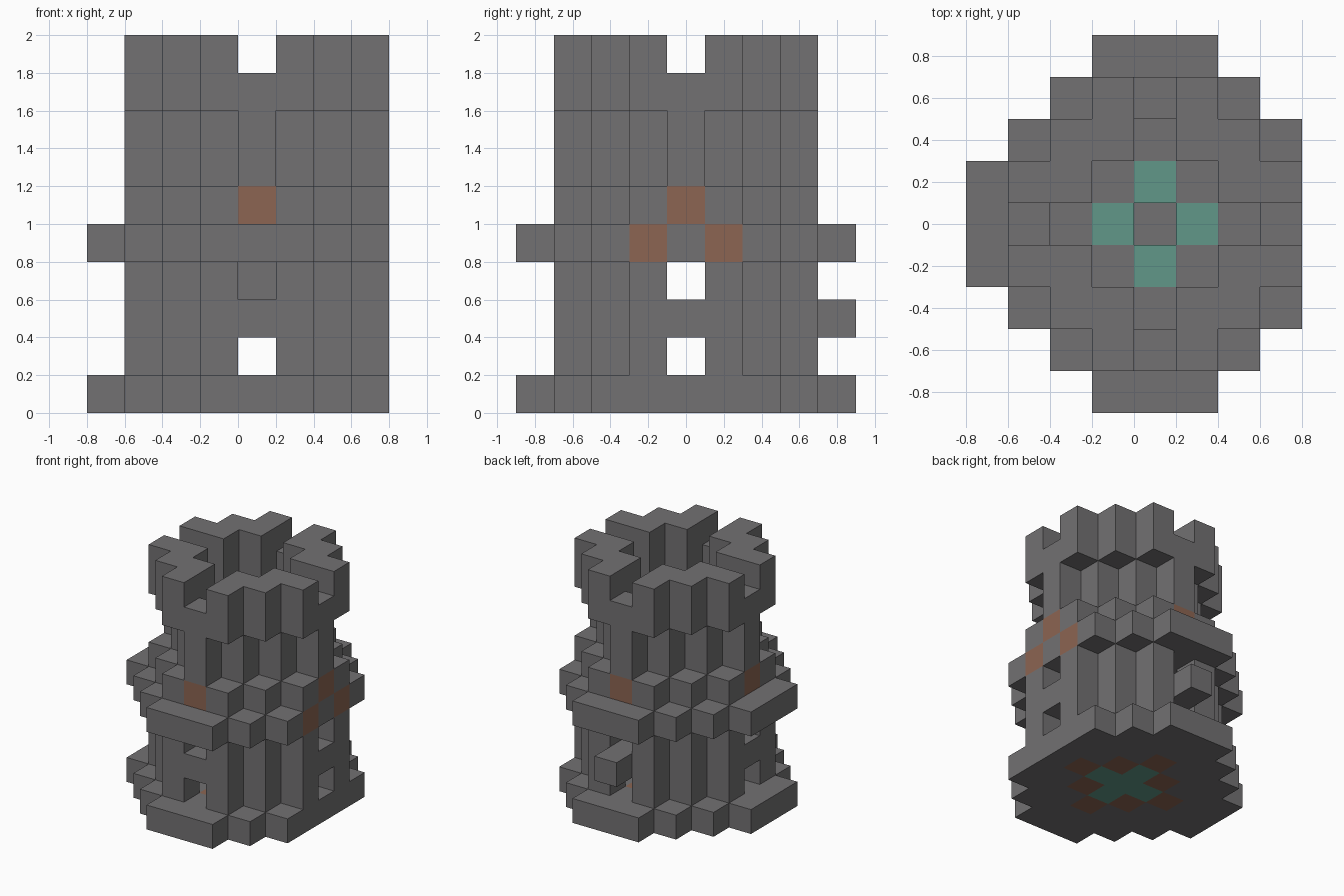
import bpy
import bmesh
from mathutils import Vector

cube = bpy.data.objects.get("Cube")
if cube:
    bpy.data.objects.remove(cube, do_unlink=True)

S = 0.2                     # block size
CENTRE = Vector((0.1, 0, 0.1))


def material(name, rgb):
    m = bpy.data.materials.new(name)
    m.use_nodes = True
    m.diffuse_color = (*rgb, 1)
    m.node_tree.nodes["Principled BSDF"].inputs["Base Color"].default_value = (*rgb, 1)
    return m


STONE, BRICK, TEAL = range(3)
MATERIALS = [material("stone_grey", (0.17, 0.165, 0.17)),
             material("brick_brown", (0.265, 0.13, 0.084)),
             material("floor_teal", (0.12, 0.31, 0.25))]

blocks = {}                 # (i, j, layer) -> (part, colour)


def fill(part, layers, inside, colour=lambda i, j, d: STONE):
    """Fill layers with blocks wherever the plan rule holds."""
    for k in layers:
        for i in range(-4, 4):
            for j in range(-4, 5):
                d = abs(i) + abs(j)
                if inside(i, j, d):
                    blocks[i, j, k] = (part, colour(i, j, d))


def wide(i, j, d):
    return d <= 5


def narrow(i, j, d):
    return d <= 4 and max(abs(i), abs(j)) <= 3


def pole(i, j):
    return abs(i) + abs(j) == 3 and i * j == 0


# Foundation with a patterned floor
fill("foundation", [0], wide,
     lambda i, j, d: TEAL if d <= 1 else BRICK if d == 2 else STONE)

# Lower wall: stepped ring with an opening on each side in two courses
fill("lower_wall", [1, 3], lambda i, j, d: narrow(i, j, d) and d == 4)
fill("lower_wall", [2], lambda i, j, d: narrow(i, j, d) and (d == 4 or pole(i, j)))

# Single block standing out of the back wall, and inner steps
blocks[0, 4, 2] = ("back_block", STONE)
blocks[0, 0, 2] = ("inner_steps", STONE)
blocks[0, 1, 3] = ("inner_steps", STONE)

# Collar with upper floor and central hatch
fill("collar", [4], lambda i, j, d: wide(i, j, d) and d > 0,
     lambda i, j, d: TEAL if d == 1 else
     BRICK if d == 4 and max(abs(i), abs(j)) < 4 else STONE)
fill("upper_collar", [5], lambda i, j, d: narrow(i, j, d) and d >= 3,
     lambda i, j, d: BRICK if d == 3 else STONE)

# Upper wall and overhanging battlements
fill("upper_wall", [6, 7], lambda i, j, d: d == 3)
fill("parapet", [8], lambda i, j, d: narrow(i, j, d) and d >= 3)
fill("battlements", [9],
     lambda i, j, d: narrow(i, j, d) and d >= 3 and not pole(i, j))

AXES = [Vector((1, 0, 0)), Vector((0, 1, 0)), Vector((0, 0, 1))]


def build(part):
    """Make one object from the exposed block faces of a part."""
    bm = bmesh.new()
    for cell, (owner, colour) in blocks.items():
        if owner != part:
            continue
        for a in range(3):
            for sign in (-1, 1):
                n = AXES[a] * sign
                u, v = AXES[(a + 1) % 3], AXES[(a + 2) % 3] * sign
                if tuple(int(c + s) for c, s in zip(cell, n)) in blocks:
                    continue
                mid = Vector(cell) * S + CENTRE + n * S / 2
                corners = [mid + (u * p + v * q) * S / 2
                           for p, q in ((-1, -1), (1, -1), (1, 1), (-1, 1))]
                face = bm.faces.new([bm.verts.new(c) for c in corners])
                face.material_index = colour
    bmesh.ops.remove_doubles(bm, verts=bm.verts, dist=0.001)
    mesh = bpy.data.meshes.new(part)
    bm.to_mesh(mesh)
    bm.free()
    for m in MATERIALS:
        mesh.materials.append(m)
    bpy.context.collection.objects.link(bpy.data.objects.new(part, mesh))


for part in dict.fromkeys(owner for owner, _ in blocks.values()):
    build(part)
